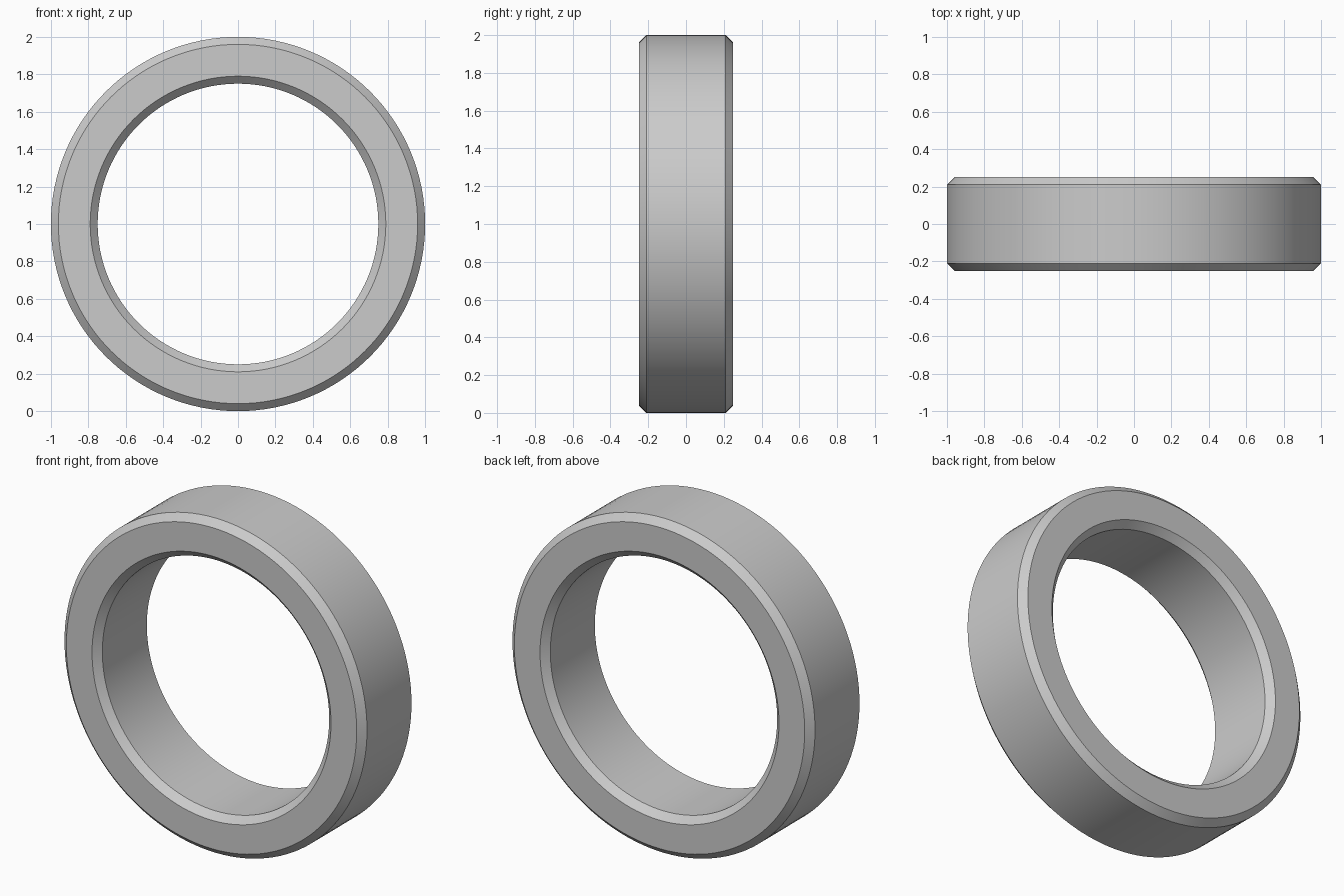
import bpy, bmesh
from math import sin, cos, tau, radians

if "Cube" in bpy.data.objects:
    bpy.data.objects.remove(bpy.data.objects["Cube"])

OUTER, INNER, HALF, CH = 1.0, 0.75, 0.25, 0.04
SEGMENTS = 128

# Chamfered cross-section as (radius, y)
profile = [
    (OUTER, -HALF + CH), (OUTER, HALF - CH),
    (OUTER - CH, HALF), (INNER + CH, HALF),
    (INNER, HALF - CH), (INNER, -HALF + CH),
    (INNER + CH, -HALF), (OUTER - CH, -HALF),
]

# Revolve the section around the y axis, standing on z = 0
bm = bmesh.new()
rings = []
for i in range(SEGMENTS):
    a = tau * i / SEGMENTS
    rings.append([bm.verts.new((r * cos(a), y, OUTER + r * sin(a))) for r, y in profile])
n = len(profile)
for i in range(SEGMENTS):
    r0, r1 = rings[i], rings[(i + 1) % SEGMENTS]
    for j in range(n):
        k = (j + 1) % n
        bm.faces.new((r0[j], r0[k], r1[k], r1[j]))
bmesh.ops.recalc_face_normals(bm, faces=bm.faces)

mesh = bpy.data.meshes.new("ring")
bm.to_mesh(mesh)
bm.free()
ring = bpy.data.objects.new("ring", mesh)
bpy.context.collection.objects.link(ring)

# Smooth round walls, crisp chamfer edges
bpy.context.view_layer.objects.active = ring
ring.select_set(True)
bpy.ops.object.shade_smooth_by_angle(angle=radians(30))
